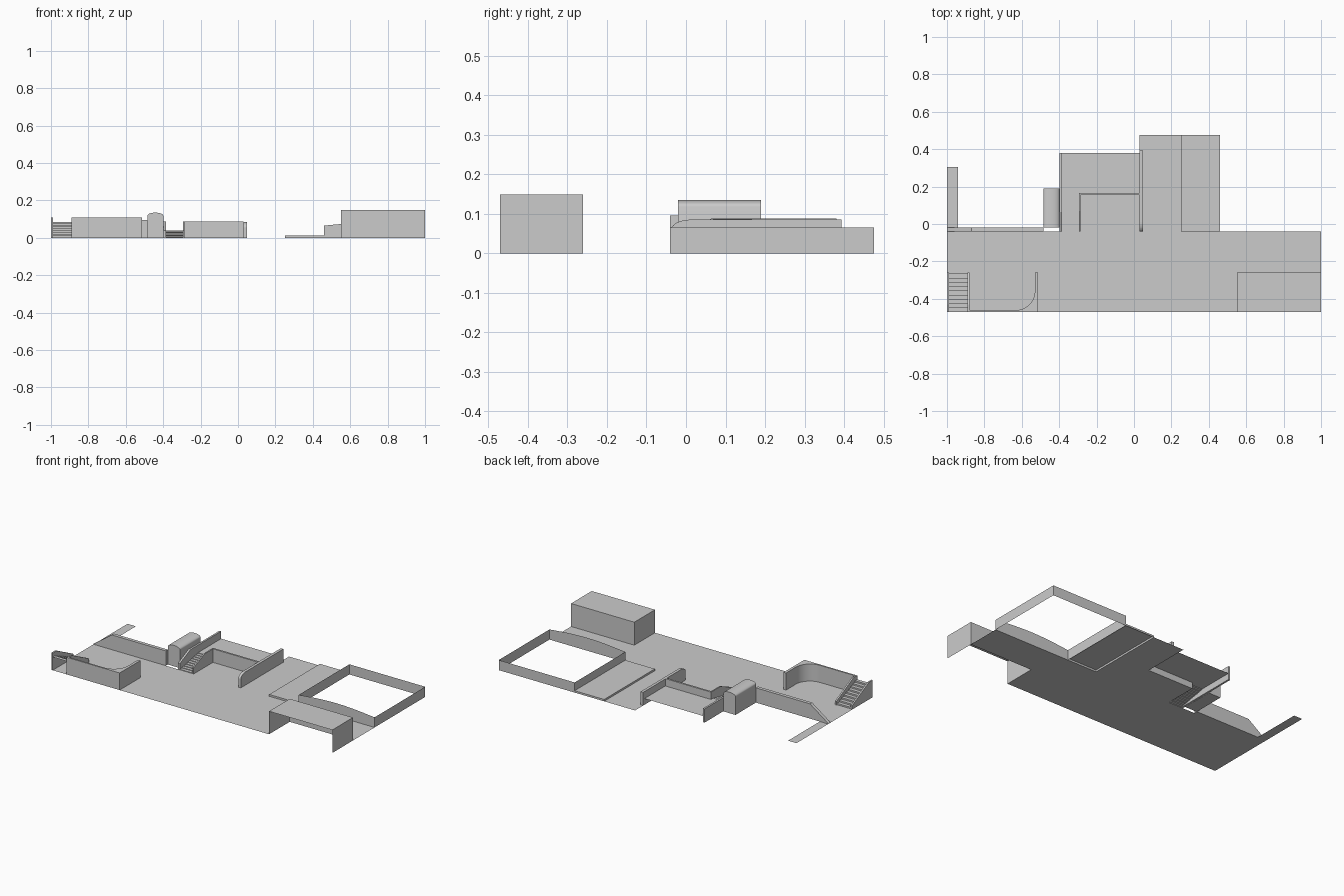
import bpy, bmesh
from math import sin, cos, pi

if "Cube" in bpy.data.objects:
    bpy.data.objects.remove(bpy.data.objects["Cube"])


def make(name, polys, smooth=False):
    bm = bmesh.new()
    for p in polys:
        bm.faces.new([bm.verts.new(v) for v in p])
    bmesh.ops.remove_doubles(bm, verts=bm.verts[:], dist=1e-5)
    bmesh.ops.recalc_face_normals(bm, faces=bm.faces[:])
    me = bpy.data.meshes.new(name)
    bm.to_mesh(me)
    bm.free()
    ob = bpy.data.objects.new(name, me)
    bpy.context.collection.objects.link(ob)
    if smooth:
        bpy.context.view_layer.objects.active = ob
        ob.select_set(True)
        bpy.ops.object.shade_smooth_by_angle(angle=0.6)
        ob.select_set(False)
    return ob


def place(axis, a, b, t):
    return {'x': (t, a, b), 'y': (a, t, b), 'z': (a, b, t)}[axis]


def sweep(axis, pts, lo, hi, closed=False):
    """Quads joining a profile at lo to the same profile at hi."""
    n = len(pts)
    return [[place(axis, *pts[i], lo), place(axis, *pts[(i + 1) % n], lo),
             place(axis, *pts[(i + 1) % n], hi), place(axis, *pts[i], hi)]
            for i in range(n if closed else n - 1)]


def cap(axis, pts, t):
    return [place(axis, a, b, t) for a, b in pts]


def prism(name, axis, pts, lo, hi, smooth=False):
    return make(name, sweep(axis, pts, lo, hi, True)
                + [cap(axis, pts, lo), cap(axis, pts, hi)], smooth)


def rect(x0, x1, y0, y1, z=0.0):
    return [(x0, y0, z), (x1, y0, z), (x1, y1, z), (x0, y1, z)]


def stairs(name, x0, x1, y0, y1, z1, n):
    pts = [(y0, 0)]
    for i in range(n):
        z = z1 * (i + 1) / n
        pts += [(y0 + (y1 - y0) * i / n, z), (y0 + (y1 - y0) * (i + 1) / n, z)]
    return make(name, sweep('x', pts, x0, x1))


# Ground sheets
make("ground", [rect(-1, 0.55, -0.47, -0.04), rect(0.55, 1, -0.26, -0.04),
                rect(0.03, 0.25, -0.04, 0.475), rect(-0.29, 0.03, -0.04, 0.165),
                rect(-1, -0.94, -0.04, 0.305)])

# Slightly raised slab beside the pit
slab = [(0.25, 0), (0.25, 0.012), (0.46, 0.012)]
make("raised_slab", sweep('y', slab, -0.04, 0.475)
     + [cap('y', slab + [(0.46, 0)], -0.04), cap('y', slab + [(0.46, 0)], 0.475)])

# Thin enclosure around the open pit, front wall has an arched top
arch = [(0.46 + 0.54 * i / 12, 0.065 + 0.018 * sin(pi * i / 12)) for i in range(13)]
make("pit_walls", [
    cap('y', [(0.46, 0)] + arch + [(1, 0)], -0.04),
    cap('y', [(0.46, 0), (1, 0), (1, 0.065), (0.46, 0.065)], 0.475),
    cap('x', [(-0.04, 0), (0.475, 0), (0.475, 0.065), (-0.04, 0.065)], 0.46),
    cap('x', [(-0.04, 0), (0.475, 0), (0.475, 0.065), (-0.04, 0.065)], 1)])

# Open-fronted building block
make("front_block", [rect(0.55, 1, -0.47, -0.26, 0.148)] + [
    cap('x', [(-0.47, 0), (-0.26, 0), (-0.26, 0.148), (-0.47, 0.148)], x) for x in (0.55, 1)]
    + [cap('y', [(0.55, 0), (1, 0), (1, 0.148), (0.55, 0.148)], -0.26)])

# Front corner wall with rounded inside corner
fillet = [(-0.63 + 0.1 * sin(a), -0.36 - 0.1 * cos(a)) for a in [pi / 2 * i / 10 for i in range(11)]]
prism("corner_wall", 'z', [(-0.89, -0.47), (-0.513, -0.47), (-0.513, -0.26), (-0.53, -0.26)]
      + fillet[::-1] + [(-0.89, -0.46)], 0, 0.11, True)

# Front stairs and their side walls
stairs("front_stairs", -0.99, -0.89, -0.265, -0.47, 0.085, 9)
side = [(-0.47, 0), (-0.26, 0), (-0.26, 0.025), (-0.43, 0.11), (-0.47, 0.11)]
for i, x in enumerate((-1, -0.89)):
    prism(f"front_stair_wall_{i}", 'x', side, x, x + 0.01)

# Long back wall sloping down at its end
prism("back_wall", 'y', [(-1, 0), (-0.485, 0), (-0.485, 0.095), (-0.87, 0.095), (-1, 0.003)],
      -0.04, -0.018)

# Vaulted hut
roof = [(-0.442 + 0.043 * cos(pi * i / 12), 0.118 + 0.017 * sin(pi * i / 12)) for i in range(13)]
prism("vaulted_hut", 'y', [(-0.485, 0), (-0.399, 0)] + roof, -0.02, 0.19, True)

# Back stairs leading to the terrace
stairs("back_stairs", -0.388, -0.29, -0.04, 0.165, 0.04, 10)
make("terrace", [rect(-0.388, 0.03, 0.165, 0.38, 0.04)])

# Parapets and flanking walls
prism("terrace_parapet", 'z', [(-0.295, 0.155), (0.03, 0.155), (0.03, 0.167), (-0.295, 0.167)], 0, 0.087)
prism("stair_parapet", 'x', [(-0.04, 0), (0.165, 0), (0.165, 0.087), (0.07, 0.087), (-0.04, 0.04)],
      -0.295, -0.287)
prism("stair_flank_wall", 'x', [(-0.04, 0), (0.38, 0), (0.38, 0.088), (0.065, 0.088), (-0.04, 0.04)],
      -0.398, -0.386)
curve = [(0.01 - 0.05 * sin(pi / 2 * i / 8), 0.055 + 0.03 * cos(pi / 2 * i / 8)) for i in range(9)]
prism("right_flank_wall", 'x', [(-0.04, 0), (0.393, 0), (0.393, 0.085)] + curve, 0.03, 0.048)
